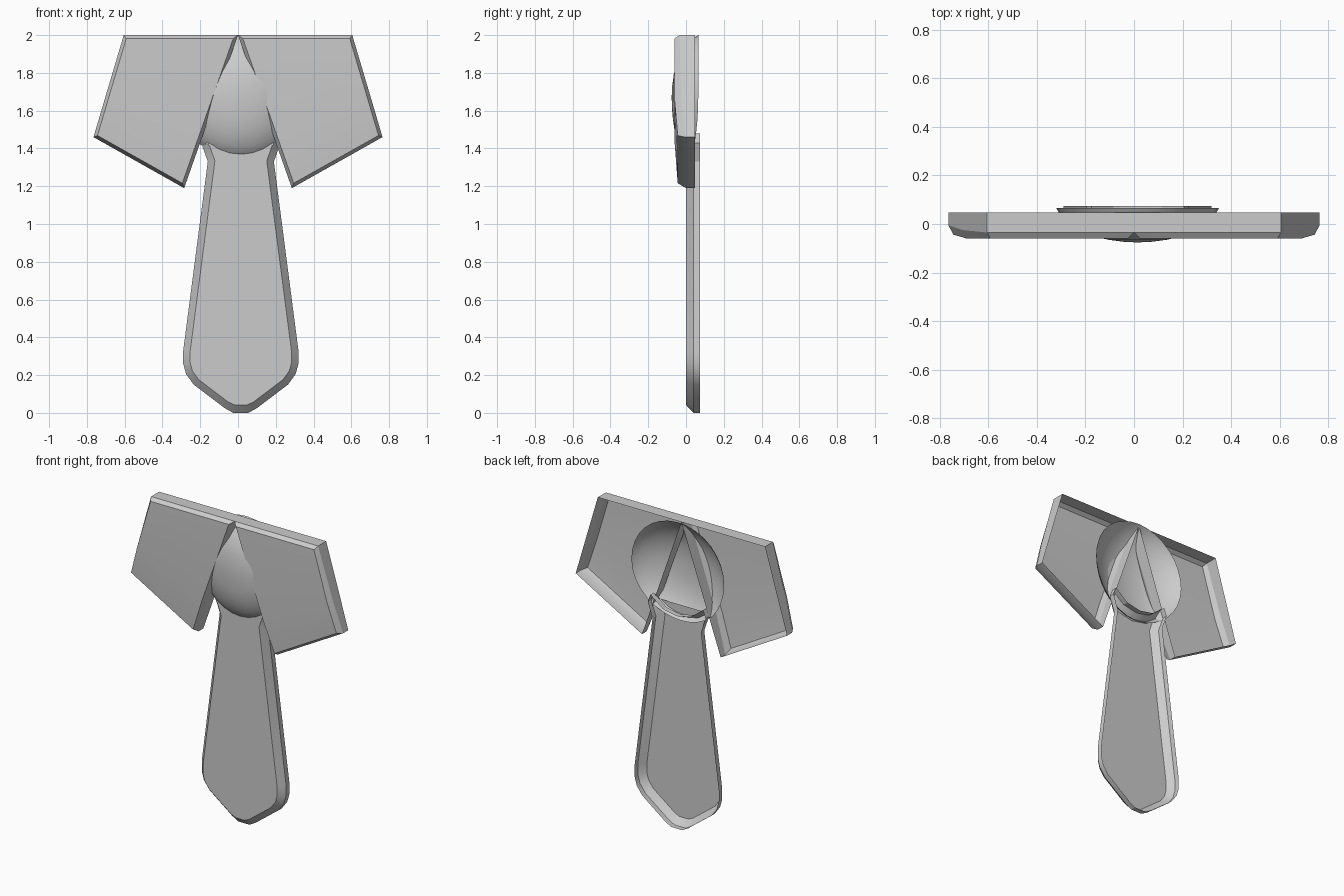
import bpy, bmesh, math
from mathutils import Vector

if "Cube" in bpy.data.objects:
    bpy.data.objects.remove(bpy.data.objects["Cube"])


def inset(pts, d):
    # Mitred inward offset of a counter-clockwise (x, z) outline
    out = []
    n = len(pts)
    for i in range(n):
        p = Vector(pts[i])
        a = (p - Vector(pts[i - 1])).normalized()
        b = (Vector(pts[(i + 1) % n]) - p).normalized()
        na, nb = Vector((-a.y, a.x)), Vector((-b.y, b.x))
        m = (na + nb) / max(0.35, 1 + na.dot(nb))
        out.append(tuple(p + m * d))
    return out


def finish(name, bm, angle):
    # Make the shell face forward, then shade it
    bmesh.ops.recalc_face_normals(bm, faces=bm.faces)
    big = max(bm.faces, key=lambda f: abs(f.normal.y) * f.calc_area())
    if big.normal.y > 0:
        bmesh.ops.reverse_faces(bm, faces=bm.faces)
    mesh = bpy.data.meshes.new(name)
    bm.to_mesh(mesh)
    bm.free()
    ob = bpy.data.objects.new(name, mesh)
    bpy.context.collection.objects.link(ob)
    bpy.ops.object.select_all(action='DESELECT')
    ob.select_set(True)
    bpy.context.view_layer.objects.active = ob
    bpy.ops.object.shade_smooth_by_angle(angle=math.radians(angle))


def bridge(bm, rings):
    for r, s in zip(rings, rings[1:]):
        for i in range(len(r)):
            j = (i + 1) % len(r)
            bm.faces.new((r[i], r[j], s[j], s[i]))


# Collar leaves: open-backed shells with a bevelled rim and a crease
leaf = [(0.285, 1.19), (0.765, 1.46), (0.706, 1.66),
        (0.605, 2.0), (0.0, 2.0), (0.204, 1.42)]
edge_y = [0.0, -0.005, -0.025, -0.035, -0.035, -0.025]
face_y = [-0.044, -0.044, -0.06, -0.06, -0.06, -0.06]
inner = inset(leaf, 0.018)
for side, name in ((1, "collar_right"), (-1, "collar_left")):
    bm = bmesh.new()
    back = [bm.verts.new((side * x, 0.048, z)) for x, z in leaf]
    edge = [bm.verts.new((side * x, y, z)) for (x, z), y in zip(leaf, edge_y)]
    front = [bm.verts.new((side * x, y, z)) for (x, z), y in zip(inner, face_y)]
    bridge(bm, [back, edge, front])
    bm.faces.new((front[0], front[1], front[2], front[5]))
    bm.faces.new((front[2], front[3], front[4], front[5]))
    finish(name, bm, 25)

# Tie blade: symmetric outline about x = 0.015, hollow at the back
cx = 0.015
half = [(0.04, 0.005), (0.085, 0.025), (0.25, 0.15), (0.29, 0.205),
        (0.305, 0.26), (0.305, 0.33), (0.175, 1.33), (0.21, 1.43),
        (0.19, 1.48), (0.1, 1.41)]
outline = half + [(0, 1.39)] + [(-x, z) for x, z in reversed(half)]
bm = bmesh.new()
rings = []
for pts, y in ((outline, 0.075), (outline, 0.04), (inset(outline, 0.037), 0.0)):
    rings.append([bm.verts.new((x + cx, y, max(z, 0.0))) for x, z in pts])
# level the blade tip with the ground
for r in rings[:2]:
    r[0].co.z = r[-1].co.z = 0.0
bridge(bm, rings)
bm.faces.new(rings[-1])
finish("tie_blade", bm, 25)

# Knot: smooth shallow dome, open at the back
profile = [(0.06, -0.073), (0.12, -0.065), (0.17, -0.053), (0.22, -0.033),
           (0.265, -0.008), (0.3, 0.02), (0.325, 0.048), (0.335, 0.065)]
bm = bmesh.new()
rings = []
for r, y in profile:
    ring = []
    for i in range(32):
        a = math.tau * i / 32
        drop = max(0.0, -math.sin(a)) ** 2 * 0.035 * (r / 0.335) ** 2
        ring.append(bm.verts.new((cx + r * math.cos(a), y - drop,
                                  1.672 + 0.98 * r * math.sin(a))))
    rings.append(ring)
bridge(bm, rings)
tip = bm.verts.new((cx, -0.076, 1.672))
for i in range(32):
    bm.faces.new((tip, rings[0][i], rings[0][(i + 1) % 32]))
finish("knot", bm, 40)
